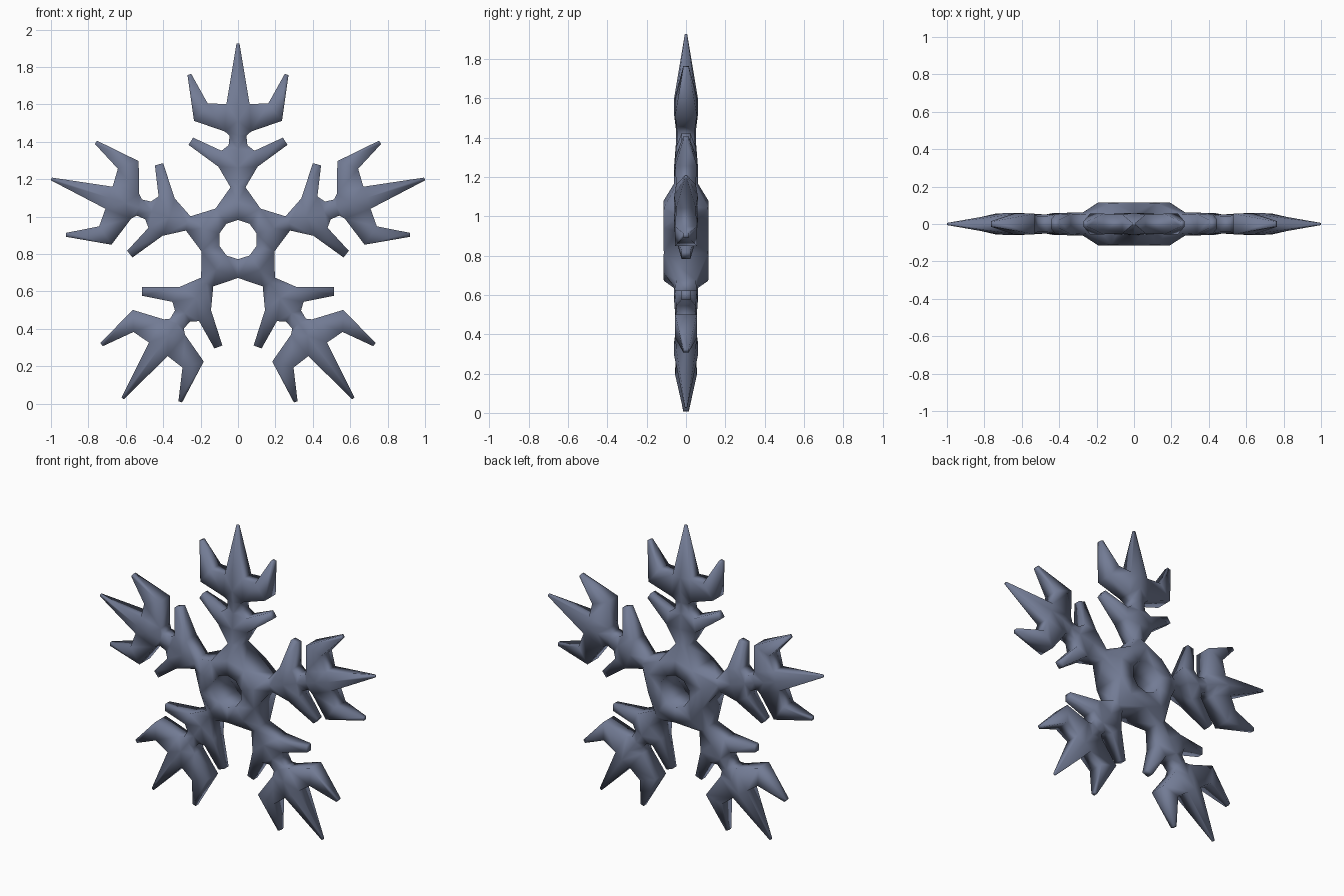
import bpy, bmesh
from math import sin, cos, radians

if "Cube" in bpy.data.objects:
    bpy.data.objects.remove(bpy.data.objects["Cube"])

CZ = 0.877                      # height of the snowflake centre
S, C = sin(radians(36)), cos(radians(36))

# Half arm, pointing up: (sideways, outward, half thickness)
P = {
    # centre ridge, from the hole to the spike tip
    "c0": (0, .105, .113), "c1": (0, .20, .115), "c2": (0, .287, .062),
    "c3": (0, .385, .06), "c4": (0, .485, .052), "c5": (0, .555, .05),
    "c6": (0, .635, .06), "c7": (0, .725, .06), "c8": (0, 1.05, .006),
    # hub valley between two arms
    "h0": (.105 * S, .105 * C, .113), "h1": (.205 * S, .205 * C, .113),
    # arm edge
    "e2": (.04, .28, .05), "e3": (.105, .39, .055), "e4": (.088, .475, .05),
    "n1": (.05, .505, .042), "n2": (.045, .555, .042),
    "f": (.07, .578, .048), "g": (.062, .725, .05), "t": (.008, 1.048, .005),
    # inner branch tip
    "b1": (.265, .507, .022), "b2": (.24, .545, .022),
    # outer hooked prong
    "o": (.235, .635, .055), "i": (.162, .728, .055),
    "p1": (.27, .88, .014), "p2": (.25, .886, .014),
}
FACES = ["c0 h0 h1 c1", "c1 h1 e2 c2", "c2 e2 e3 c3", "c3 e3 e4 c4",
         "c4 e4 n1", "c4 n1 n2 c5", "e3 b1 b2 e4", "c5 n2 f c6", "c6 f g c7",
         "f o i g", "o p1 p2 i", "c7 g t c8"]

bm = bmesh.new()

# Front sheet: five mirrored arms around the hub
for k in range(5):
    a = radians(72 * k)
    for side in (1, -1):
        v = {}
        for name, (u, r, h) in P.items():
            u *= side
            v[name] = bm.verts.new((u * cos(a) + r * sin(a), -h,
                                    CZ + r * cos(a) - u * sin(a)))
        for f in FACES:
            bm.faces.new([v[n] for n in f.split()])
bmesh.ops.remove_doubles(bm, verts=bm.verts[:], dist=.001)

# Back sheet, and walls joining the two along every open edge
front_verts, front_faces = bm.verts[:], bm.faces[:]
rim = [e for e in bm.edges if e.is_boundary]
back = {w: bm.verts.new((w.co.x, -w.co.y, w.co.z)) for w in front_verts}
for f in front_faces:
    bm.faces.new([back[w] for w in reversed(f.verts[:])])
for e in rim:
    p, q = e.verts
    bm.faces.new((p, q, back[q], back[p]))
bmesh.ops.recalc_face_normals(bm, faces=bm.faces[:])
for f in bm.faces:
    f.smooth = True

mesh = bpy.data.meshes.new("snowflake")
bm.to_mesh(mesh)
bm.free()
snowflake = bpy.data.objects.new("snowflake", mesh)
bpy.context.collection.objects.link(snowflake)

# Frosty slate blue
mat = bpy.data.materials.new("slate_blue")
mat.diffuse_color = (.17, .20, .30, 1)
mat.use_nodes = True
mat.node_tree.nodes["Principled BSDF"].inputs["Base Color"].default_value = mat.diffuse_color
mesh.materials.append(mat)
